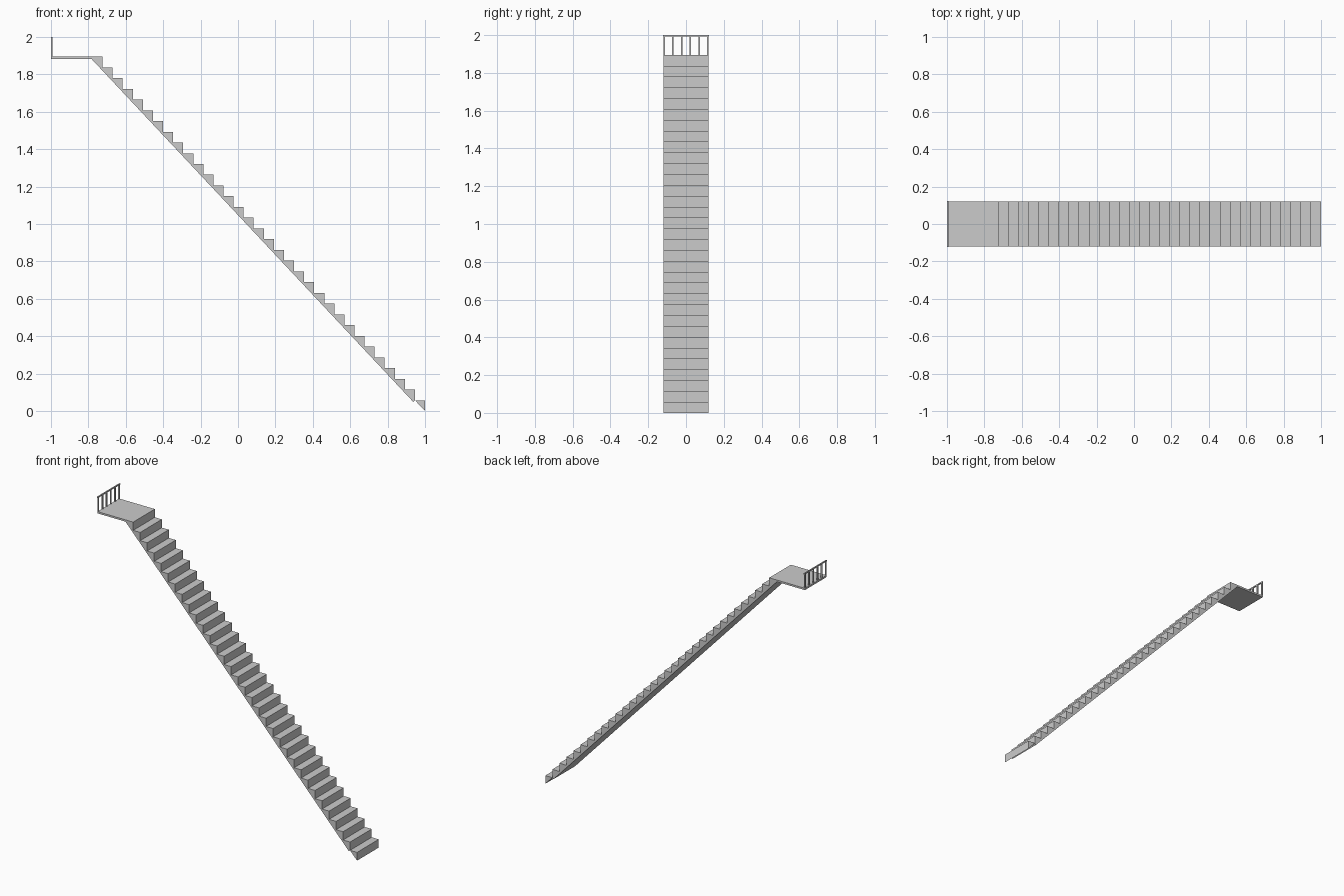
import bpy, bmesh

if "Cube" in bpy.data.objects:
    bpy.data.objects.remove(bpy.data.objects["Cube"])

W = 0.119            # half width of the flight
N = 32               # treads below the landing
RUN = 1.724 / N
RISE = 1.895 / (N + 1)
TOP = 1.895
SLAB = 0.0125        # thickness of landing and sloped slab


def finish(name, bm):
    bmesh.ops.recalc_face_normals(bm, faces=bm.faces)
    mesh = bpy.data.meshes.new(name)
    bm.to_mesh(mesh)
    bm.free()
    obj = bpy.data.objects.new(name, mesh)
    bpy.context.collection.objects.link(obj)
    return obj


def extrude_profile(name, pts):
    """Extrude an XZ outline across the width of the stairs."""
    bm = bmesh.new()
    face = bm.faces.new([bm.verts.new((x, -W, z)) for x, z in pts])
    res = bmesh.ops.extrude_face_region(bm, geom=[face])
    verts = [g for g in res["geom"] if isinstance(g, bmesh.types.BMVert)]
    bmesh.ops.translate(bm, verts=verts, vec=(0, 2 * W, 0))
    return finish(name, bm)


def box(name, lo, hi):
    bm = bmesh.new()
    bmesh.ops.create_cube(bm, size=1)
    for v in bm.verts:
        v.co = [(a + b) / 2 + c * (b - a) for a, b, c in zip(lo, hi, v.co)]
    return finish(name, bm)


# bottom step: a separate wedge
extrude_profile("bottom_step", [(1, 0), (1, RISE), (1 - RUN, RISE)])

# flight and landing as one stepped outline with a sloped underside
outline = [(1 - RUN, RISE)]
for k in range(1, N + 1):
    outline += [(1 - k * RUN, (k + 1) * RISE)]
    if k < N:
        outline += [(1 - (k + 1) * RUN, (k + 1) * RISE)]
length = (RUN ** 2 + RISE ** 2) ** 0.5
foot = (1 - RUN - SLAB * RISE / length, RISE - SLAB * RUN / length)
under_z = TOP - SLAB
under_x = foot[0] - (under_z - foot[1]) * RUN / RISE
outline += [(-0.999, TOP), (-0.999, under_z), (under_x, under_z), foot]
extrude_profile("stair_flight", outline)

# railing at the far end of the landing
P = 0.004
for i in range(6):
    y = (-1 + 2 * i / 5) * (W - P)
    box(f"railing_post_{i + 1}", (-1, y - P, TOP - 0.005), (-1 + 2 * P, y + P, 1.995))
box("railing_top", (-1, -W - 0.003, 1.992), (-1 + 2 * P, W + 0.003, 2.0))
